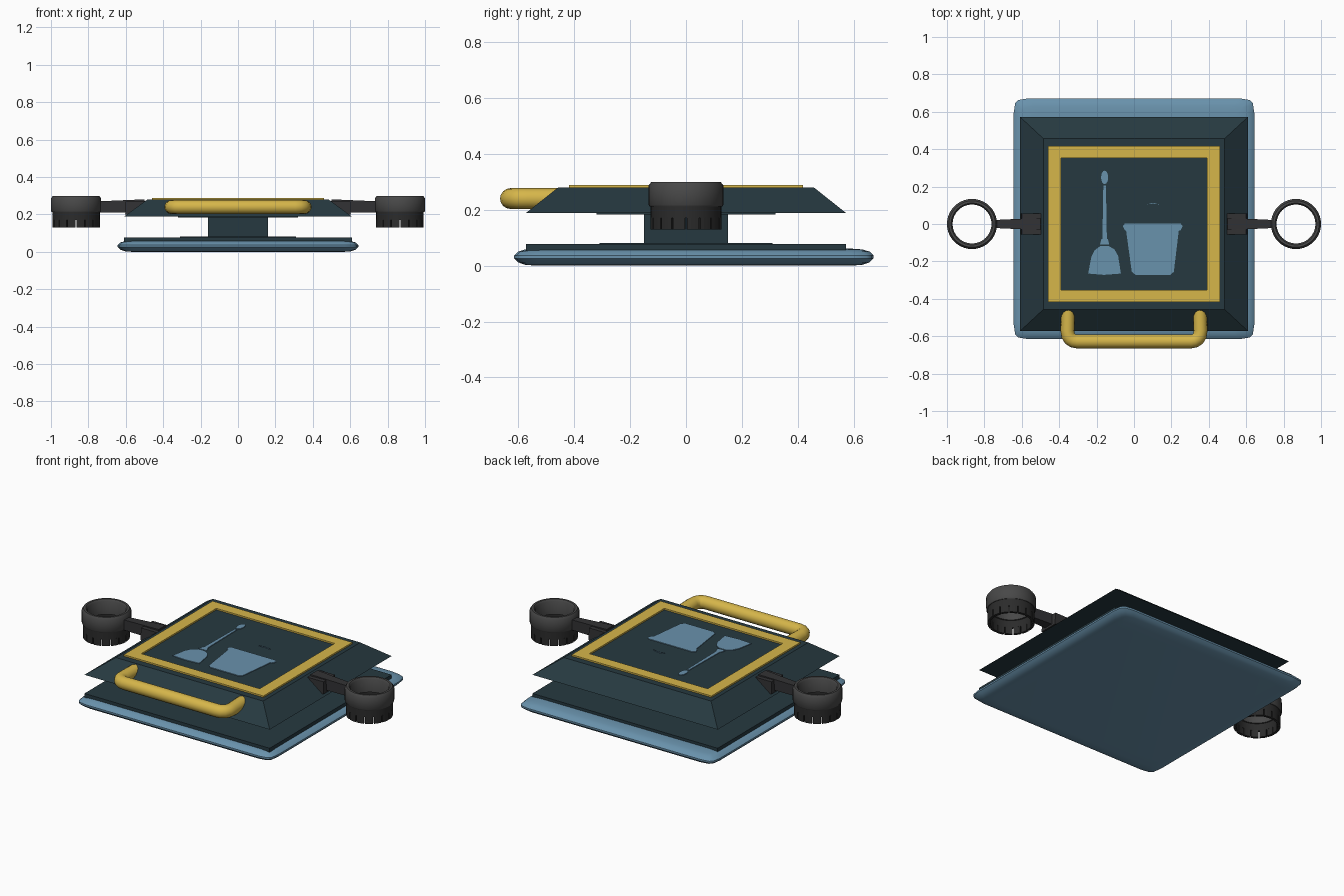
import bpy, bmesh, math

if "Cube" in bpy.data.objects:
    bpy.data.objects.remove(bpy.data.objects["Cube"])


def material(name, r, g, b):
    m = bpy.data.materials.new(name)
    m.diffuse_color = [(c / 255 / 12.92 if c < 11 else ((c / 255 + 0.055) / 1.055) ** 2.4)
                       for c in (r, g, b)] + [1]
    m.use_nodes = True
    m.node_tree.nodes["Principled BSDF"].inputs["Base Color"].default_value = m.diffuse_color
    return m


BLUE = material("dusty blue", 105, 146, 172)
DARK = material("dark teal", 38, 57, 64)
YELLOW = material("mustard yellow", 214, 182, 74)
GREY = material("ring grey", 72, 72, 72)
BLACK = material("rubber black", 43, 43, 43)
ARM = material("arm charcoal", 50, 50, 52)


def finish(bm, name, mat, smooth=False):
    bmesh.ops.recalc_face_normals(bm, faces=bm.faces)
    me = bpy.data.meshes.new(name)
    bm.to_mesh(me)
    bm.free()
    me.materials.append(mat)
    ob = bpy.data.objects.new(name, me)
    bpy.context.collection.objects.link(ob)
    if smooth:
        bpy.ops.object.select_all(action='DESELECT')
        ob.select_set(True)
        bpy.context.view_layer.objects.active = ob
        bpy.ops.object.shade_smooth_by_angle(angle=math.radians(40))
    return ob


def skin(bm, loops, caps=True, closed=False):
    """Bridge equal loops of points; cap the ends or close into a torus."""
    vs = [[bm.verts.new(p) for p in lp] for lp in loops]
    n = len(vs[0])
    pairs = list(zip(vs, vs[1:])) + ([(vs[-1], vs[0])] if closed else [])
    for a, b in pairs:
        for i in range(n):
            j = (i + 1) % n
            bm.faces.new((a[i], a[j], b[j], b[i]))
    if caps and not closed:
        bm.faces.new(vs[0][::-1])
        bm.faces.new(vs[-1])


def rect(hx, hy, z, cx=0, cy=0):
    return [(cx + sx * hx, cy + sy * hy, z) for sx, sy in ((-1, -1), (1, -1), (1, 1), (-1, 1))]


def block(name, mat, hx0, hy0, z0, hx1, hy1, z1, cx=0):
    bm = bmesh.new()
    skin(bm, [rect(hx0, hy0, z0, cx), rect(hx1, hy1, z1, cx)])
    return finish(bm, name, mat)


def plate(name, mat, pts, z0=0.278, z1=0.284):
    bm = bmesh.new()
    skin(bm, [[(x, y, z) for x, y in pts] for z in (z0, z1)])
    return finish(bm, name, mat)


# Cushioned foot pad with softened edge and clipped corners
def pad_loop(inset, z):
    hx, hy, c, s = 0.643 - inset, 0.643 - inset, 0.075, 0.025
    q = [(hx, hy - c), (hx - 0.008, hy - s), (hx - s, hy - 0.008), (hx - c, hy)]
    pts = q + [(-x, y) for x, y in q[::-1]] + [(-x, -y) for x, y in q] + [(x, -y) for x, y in q[::-1]]
    return [(x, y + 0.028, z) for x, y in pts]


bm = bmesh.new()
skin(bm, [pad_loop(i, z) for i, z in ((0.08, 0), (0.04, 0.003), (0.014, 0.012), (0, 0.026),
                                      (0, 0.036), (0.014, 0.05), (0.04, 0.058), (0.08, 0.061))])
finish(bm, "foot_pad", BLUE, True)

# Dark body: base plate, neck and sloped top housing
block("base_plate", DARK, 0.61, 0.573, 0.05, 0.61, 0.573, 0.077)
block("neck_foot", DARK, 0.31, 0.31, 0.07, 0.31, 0.31, 0.081)
block("neck", DARK, 0.16, 0.15, 0.075, 0.16, 0.15, 0.2)
block("neck_collar", DARK, 0.32, 0.32, 0.183, 0.32, 0.32, 0.195)
block("top_housing", DARK, 0.61, 0.573, 0.188, 0.485, 0.457, 0.28)

# Yellow frame around the sign panel
bm = bmesh.new()
skin(bm, [rect(0.46, 0.418, 0.275), rect(0.46, 0.418, 0.289),
          rect(0.39, 0.353, 0.289), rect(0.39, 0.353, 0.275)], closed=True)
finish(bm, "sign_frame", YELLOW)

# Broom symbol
plate("broom_head", BLUE, [(-0.245, -0.265), (-0.16, -0.272), (-0.07, -0.265), (-0.085, -0.17),
                           (-0.105, -0.135), (-0.135, -0.118), (-0.18, -0.118),
                           (-0.21, -0.14), (-0.228, -0.175)])
plate("broom_ferrule", BLUE, [(-0.182, -0.11), (-0.132, -0.11), (-0.14, -0.08), (-0.174, -0.08)])
plate("broom_stick", BLUE, [(-0.169, -0.085), (-0.145, -0.085), (-0.15, 0.205), (-0.164, 0.205)])
plate("broom_knob", BLUE, [(-0.157 + 0.019 * math.cos(a * math.pi / 8),
                            0.249 + 0.036 * math.sin(a * math.pi / 8)) for a in range(16)])

# Bucket symbol
plate("bucket_body", BLUE, [(-0.043, -0.03), (-0.012, -0.255), (0.008, -0.272), (0.195, -0.272),
                            (0.213, -0.255), (0.24, -0.03)])
plate("bucket_rim", BLUE, [(-0.06, -0.012), (-0.048, -0.036), (0.248, -0.036), (0.26, -0.012),
                           (0.248, 0.004), (-0.048, 0.004)])
plate("bucket_bail", BLUE, [(0.065, 0.104), (0.1, 0.109), (0.14, 0.104), (0.1, 0.113)])

# Front carry handle
path = [(-0.352, -0.45), (-0.356, -0.57)]
path += [(-0.306 - 0.05 * math.cos(t), -0.578 - 0.05 * math.sin(t))
         for t in (math.pi / 8, math.pi / 4, math.pi * 3 / 8, math.pi / 2)]
path += [(-x, y) for x, y in path[::-1]]
bm = bmesh.new()
loops = []
for i, (x, y) in enumerate(path):
    (ax, ay), (bx, by) = path[max(i - 1, 0)], path[min(i + 1, len(path) - 1)]
    d = math.hypot(bx - ax, by - ay)
    nx, ny = -(by - ay) / d, (bx - ax) / d
    ring = []
    for k in range(16):
        a = k * math.pi / 8
        ring.append((x + nx * 0.037 * math.cos(a), y + ny * 0.037 * math.cos(a),
                     0.24 + 0.037 * math.sin(a)))
    loops.append(ring)
skin(bm, loops)
finish(bm, "carry_handle", YELLOW, True)


# Side arms with open ring holders and toothed skirts
def circle(cx, r, z, n=40):
    return [(cx + r * math.cos(2 * math.pi * i / n), r * math.sin(2 * math.pi * i / n), z)
            for i in range(n)]


def lathe(name, mat, cx, profile):
    bm = bmesh.new()
    skin(bm, [circle(cx, r, z) for r, z in profile], closed=True)
    return finish(bm, name, mat, True)


TEETH = 16
for side, s in (("left", -1), ("right", 1)):
    cx = s * 0.866
    block(side + "_bracket", ARM, 0.055, 0.057, 0.2, 0.052, 0.055, 0.272, s * 0.548)
    bm = bmesh.new()
    skin(bm, [[(s * x, y, z) for y, z in ((-h, z0), (h, z0), (h, z1), (-h, z1))]
              for x, h, z0, z1 in ((0.5, 0.033, 0.213, 0.281), (0.752, 0.021, 0.21, 0.27))])
    finish(bm, side + "_arm", ARM)
    lathe(side + "_ring", GREY, cx, [(0.13, 0.212), (0.134, 0.218), (0.134, 0.286), (0.124, 0.3),
                                     (0.112, 0.3), (0.104, 0.29), (0.104, 0.212)])
    lathe(side + "_skirt", BLACK, cx, [(0.127, 0.17), (0.127, 0.214), (0.112, 0.214), (0.112, 0.17)])
    bm = bmesh.new()
    for t in range(TEETH):
        loops = []
        for k in range(4):
            a = 2 * math.pi / TEETH * (t + 0.06 + 0.88 * k / 3)
            loops.append([(cx + r * math.cos(a), r * math.sin(a), z)
                          for r, z in ((0.112, 0.13), (0.127, 0.13), (0.127, 0.172), (0.112, 0.172))])
        skin(bm, loops)
    finish(bm, side + "_skirt_teeth", BLACK)
